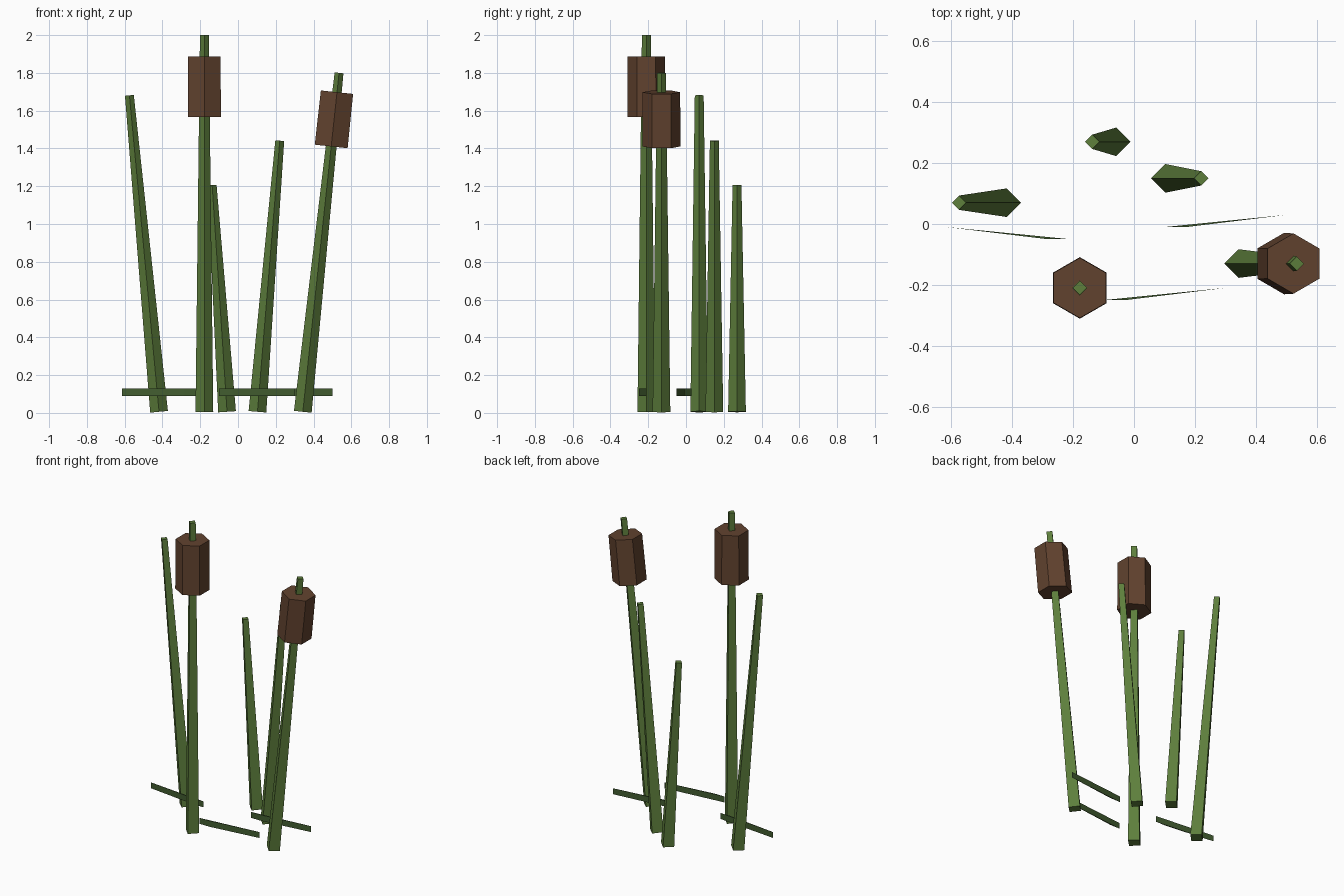
import bpy, bmesh
from math import atan2, hypot
from mathutils import Matrix

if "Cube" in bpy.data.objects:
    bpy.data.objects.remove(bpy.data.objects["Cube"])


def material(name, rgb):
    m = bpy.data.materials.new(name)
    m.diffuse_color = (*rgb, 1)
    m.use_nodes = True
    m.node_tree.nodes["Principled BSDF"].inputs["Base Color"].default_value = m.diffuse_color
    return m


GREEN = material("stem_green", (0.11, 0.21, 0.045))
LEAF = material("leaf_green", (0.055, 0.11, 0.03))
BROWN = material("head_brown", (0.12, 0.055, 0.028))


def finish(name, bm, mat):
    bmesh.ops.recalc_face_normals(bm, faces=bm.faces)
    mesh = bpy.data.meshes.new(name)
    bm.to_mesh(mesh)
    bm.free()
    mesh.materials.append(mat)
    ob = bpy.data.objects.new(name, mesh)
    bpy.context.collection.objects.link(ob)
    return ob


def rod(name, x, y, lean, start, end, sides, r1, r2, mat):
    """Tapered prism along an axis leaning in x from the foot at (x, y)."""
    bm = bmesh.new()
    bmesh.ops.create_cone(bm, cap_ends=True, segments=sides, radius1=r1, radius2=r2,
                          depth=end - start,
                          matrix=Matrix.Translation((0, 0, (start + end) / 2)))
    ob = finish(name, bm, mat)
    ob.location = (x, y, 0.006)
    ob.rotation_euler.y = lean


def leaf(name, root, tip):
    """Thin upright blade: slim triangle in plan, extruded upward."""
    (x0, y0), (x1, y1) = root, tip
    bm = bmesh.new()
    plan = [(x0, y0), (x0 + (x1 - x0) * 0.18, y0), (x1, y1)]
    face = bm.faces.new([bm.verts.new((x, y, 0.09)) for x, y in plan])
    ext = bmesh.ops.extrude_face_region(bm, geom=[face])
    top = [v for v in ext["geom"] if isinstance(v, bmesh.types.BMVert)]
    bmesh.ops.translate(bm, verts=top, vec=(0, 0, 0.038))
    finish(name, bm, LEAF)


# Stems: foot x, y, top x offset, height, has seed head
stems = [
    (-0.418, 0.07, -0.157, 1.675, False),
    (-0.178, -0.21, 0.0, 1.994, True),
    (-0.058, 0.27, -0.079, 1.20, False),
    (0.103, 0.15, 0.118, 1.435, False),
    (0.343, -0.13, 0.192, 1.794, True),
]
for i, (x, y, dx, h, head) in enumerate(stems, 1):
    lean, length = atan2(dx, h), hypot(dx, h)
    rod(f"stem_{i}", x, y, lean, 0, length, 4, 0.047, 0.0235, GREEN)
    # Hexagonal seed head near the top
    if head:
        rod(f"seed_head_{i}", x, y, lean, length * 0.783, length * 0.943,
            6, 0.101, 0.099, BROWN)

# Low ground leaves
leaf("leaf_left", (-0.21, -0.05), (-0.615, -0.01))
leaf("leaf_front", (-0.10, -0.25), (0.30, -0.21))
leaf("leaf_right", (0.10, -0.01), (0.50, 0.03))
